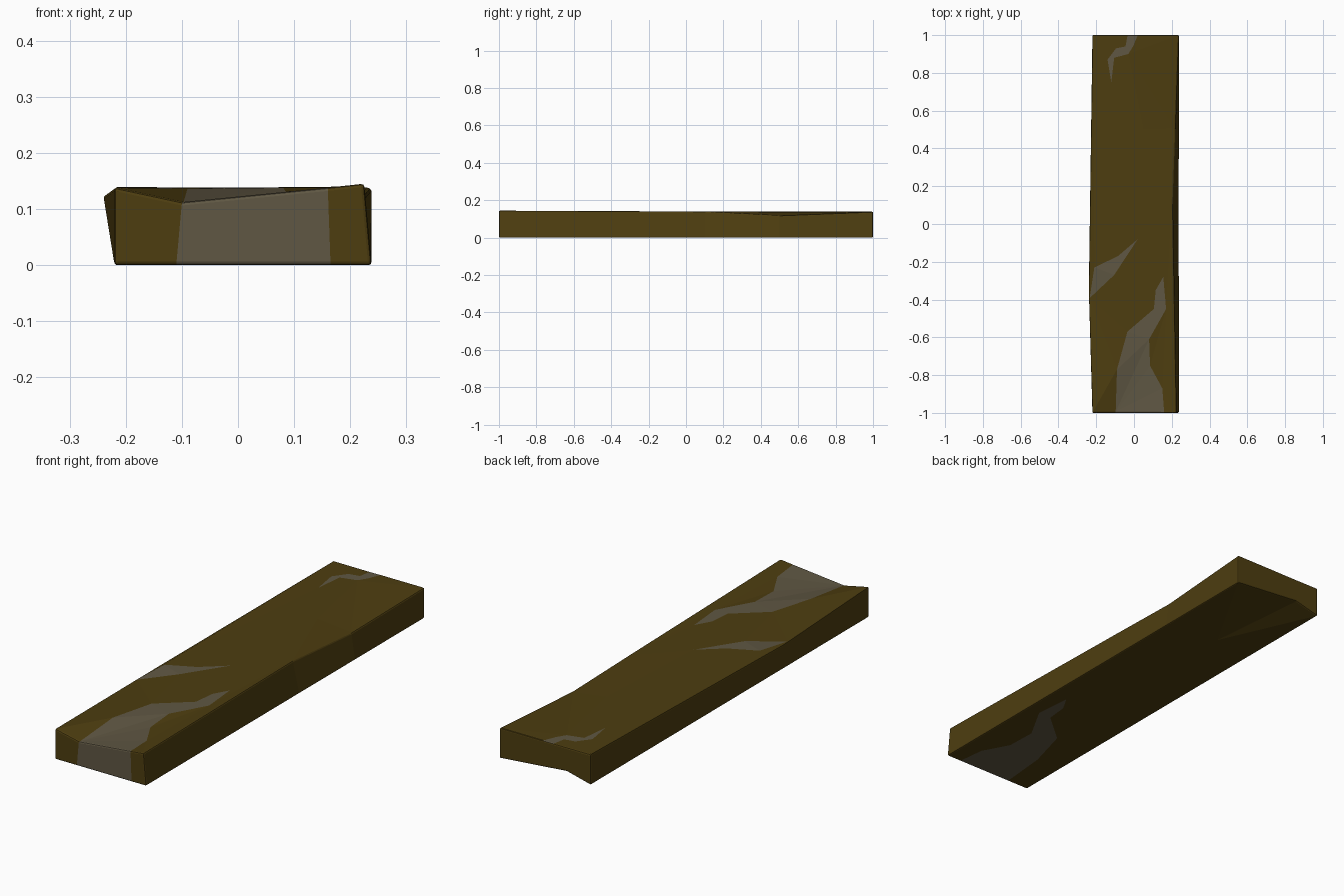
import bpy, bmesh
from mathutils import Vector
from mathutils.geometry import delaunay_2d_cdt

if "Cube" in bpy.data.objects:
    bpy.data.objects.remove(bpy.data.objects["Cube"])

def material(name, rgb):
    m = bpy.data.materials.new(name)
    m.diffuse_color = (*rgb, 1)
    m.use_nodes = True
    m.node_tree.nodes["Principled BSDF"].inputs["Base Color"].default_value = m.diffuse_color
    return m

# Matching top and bottom outlines, counter-clockwise from front left
top_rim = [(-.22, -1, .138), (-.10, -1, .112), (.16, -1, .138), (.225, -1, .145),
           (.205, .1, .14), (.22, .5, .118), (.238, 1, .138), (.02, 1, .138),
           (-.035, 1, .138), (-.10, 1, .138), (-.22, 1, .138), (-.24, -.35, .124)]
low_rim = [(-.22, -1, 0), (-.11, -1, 0), (.165, -1, 0), (.238, -1, 0),
           (.238, .1, 0), (.238, .5, 0), (.238, 1, 0), (.02, 1, .019),
           (-.035, 1, .024), (-.10, 1, .03), (-.22, 1, 0), (-.22, -.35, 0)]

# Worn grey patches
front_patch = [(.15, -.87), (.085, -.75), (.08, -.61), (.17, -.45), (.155, -.28),
               (.115, -.35), (.105, -.45), (-.035, -.57), (-.09, -.77)]
left_patch = [(-.24, -.35), (-.105, -.27), (.02, -.08), (-.085, -.17), (-.21, -.23)]
back_patch = [(.02, 1), (-.035, 1), (-.045, .94), (-.095, .93), (-.14, .87),
              (-.12, .75), (-.105, .88), (-.03, .9), (-.005, .94)]

def end_patch(rim):
    return [rim[1][:2], rim[2][:2]] + front_patch

def top_height(x, y):
    # Shallow gouge running in from the front edge
    t = min(1, (y + 1) / .39)
    off = x - (-.10 + .18 * t)
    side = max(0, 1 - abs(off) / (.12 if off < 0 else .26))
    return .138 - .026 * (1 - t) * side

bm = bmesh.new()

def sheet(rim, patches, creases, height):
    """Triangulate an outline containing patches; return its rim vertices."""
    pts = []
    def idx(p):
        p = (p[0], p[1])
        if p not in pts:
            pts.append(p)
        return pts.index(p)
    faces = [[idx(p) for p in loop] for loop in [rim] + patches]
    edges = [(idx(a), idx(b)) for a, b in creases]
    vs, _, fs, _, _, src = delaunay_2d_cdt([Vector(p) for p in pts], edges, faces, 1, 1e-5)
    made = []
    for v in vs:
        z = next((r[2] for r in rim if (Vector(r[:2]) - v).length < 1e-4), None)
        made.append(bm.verts.new((v.x, v.y, height(v.x, v.y) if z is None else z)))
    for f, ids in zip(fs, src):
        face = bm.faces.new([made[i] for i in f])
        face.material_index = 1 if any(i > 0 for i in ids) else 0
    return [min(made, key=lambda m: (m.co - Vector(r)).length) for r in rim]

# Top and bottom faces
top = sheet(top_rim, [end_patch(top_rim), left_patch, back_patch],
            [((-.10, -1), (.08, -.61)), ((.22, .5), (.05, .5))], top_height)
low = sheet(low_rim, [end_patch(low_rim)], [((-.10, 1), (-.02, .55))], lambda x, y: 0)

# Side walls; the grey patch wraps over the front end
n = len(top)
for i in range(n):
    j = (i + 1) % n
    f = bm.faces.new((low[i], low[j], top[j], top[i]))
    f.material_index = 1 if i == 1 else 0
bmesh.ops.recalc_face_normals(bm, faces=bm.faces[:])

mesh = bpy.data.meshes.new("plank")
bm.to_mesh(mesh)
bm.free()
mesh.materials.append(material("brown_wood", (.075, .047, .005)))
mesh.materials.append(material("grey_wood", (.115, .095, .056)))
plank = bpy.data.objects.new("plank", mesh)
bpy.context.collection.objects.link(plank)

# Softened plank edges
bevel = plank.modifiers.new("edge_bevel", 'BEVEL')
bevel.width = .006
bevel.segments = 2
bevel.limit_method = 'ANGLE'
bevel.angle_limit = .9
